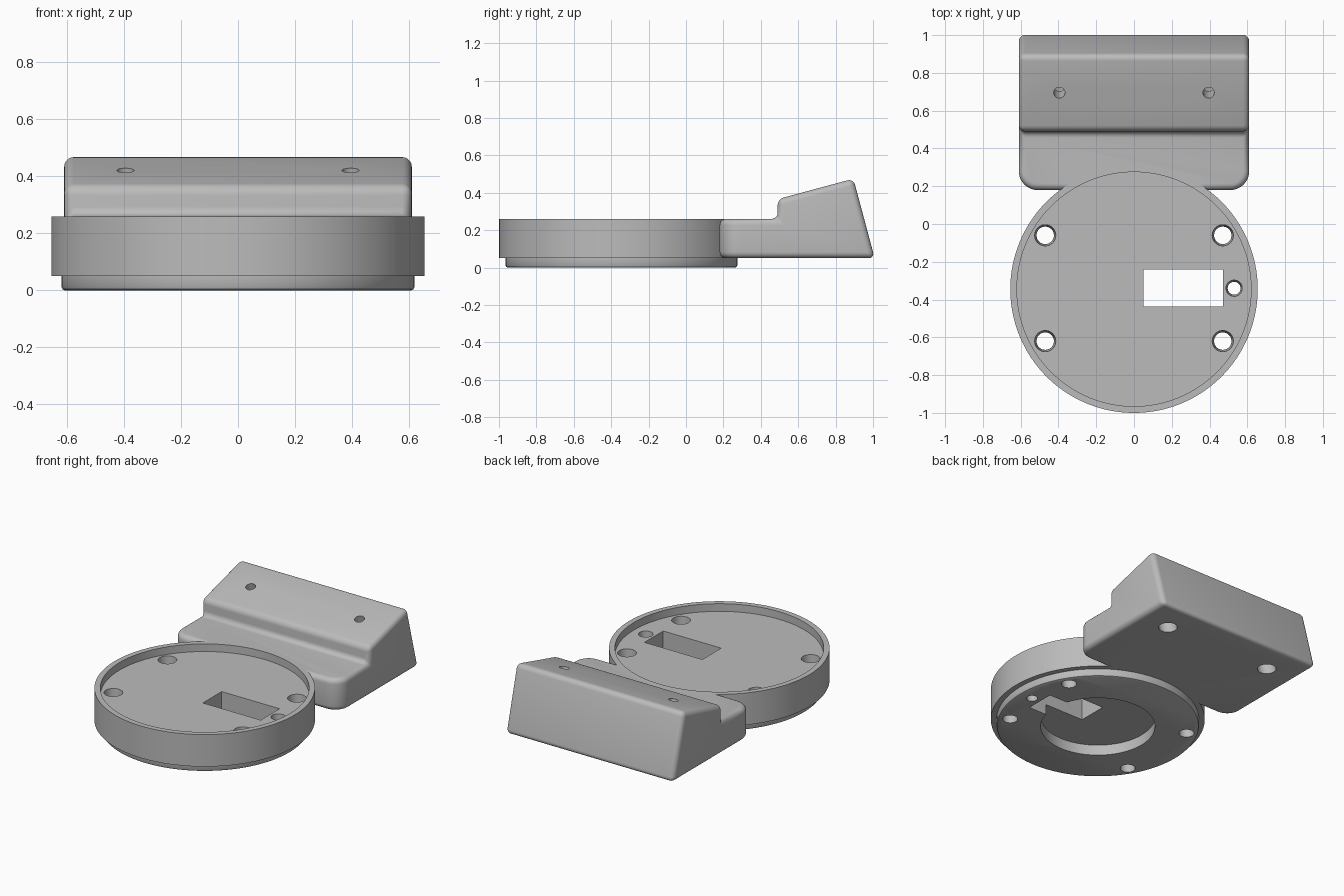
import bpy, bmesh, math
from mathutils import Matrix

if "Cube" in bpy.data.objects:
    bpy.data.objects.remove(bpy.data.objects["Cube"], do_unlink=True)

mat = bpy.data.materials.new("plain_grey")
mat.use_nodes = True
grey = (0.5, 0.5, 0.5, 1)
mat.diffuse_color = grey
mat.node_tree.nodes["Principled BSDF"].inputs["Base Color"].default_value = grey

DISC_Y = -0.345


def finish(name, bm, matrix=Matrix()):
    bmesh.ops.recalc_face_normals(bm, faces=bm.faces)
    mesh = bpy.data.meshes.new(name)
    bm.to_mesh(mesh)
    bm.free()
    mesh.transform(matrix)
    mesh.materials.append(mat)
    ob = bpy.data.objects.new(name, mesh)
    bpy.context.collection.objects.link(ob)
    return ob


def turned(name, profile, x=0, y=DISC_Y, z=0, tilt=0, sides=48):
    """Solid of revolution from (radius, height) pairs, capped at both ends."""
    bm = bmesh.new()
    rings = []
    for r, h in profile:
        rings.append([bm.verts.new((r * math.cos(a), r * math.sin(a), h))
                      for a in (2 * math.pi * i / sides for i in range(sides))])
    for low, high in zip(rings, rings[1:]):
        for i in range(sides):
            j = (i + 1) % sides
            bm.faces.new((low[i], low[j], high[j], high[i]))
    bm.faces.new(rings[0][::-1])
    bm.faces.new(rings[-1])
    return finish(name, bm, Matrix.Translation((x, y, z)) @ Matrix.Rotation(tilt, 4, 'X'))


def combine(target, other, operation):
    mod = target.modifiers.new(other.name, 'BOOLEAN')
    mod.operation, mod.solver, mod.object = operation, 'EXACT', other
    with bpy.context.temp_override(object=target, active_object=target):
        bpy.ops.object.modifier_apply(modifier=mod.name)
    bpy.data.objects.remove(other, do_unlink=True)


# Round base with a narrower locating lip underneath
body = turned("mounting_base", [(0.608, 0), (0.616, 0.004), (0.62, 0.012), (0.62, 0.05),
                                (0.655, 0.05), (0.655, 0.26)], sides=128)

# Wedge block: extruded side profile with rounded edges
bm = bmesh.new()
side = [(0.18, 0.05), (1.009, 0.05), (0.895, 0.475), (0.49, 0.366), (0.49, 0.26), (0.18, 0.26)]
face = bm.faces.new([bm.verts.new((-0.61, y, z)) for y, z in side])
extruded = bmesh.ops.extrude_face_region(bm, geom=[face])
bmesh.ops.translate(bm, vec=(1.22, 0, 0),
                    verts=[v for v in extruded["geom"] if isinstance(v, bmesh.types.BMVert)])
bmesh.ops.recalc_face_normals(bm, faces=bm.faces)
front = [e for e in bm.edges if all(v.co.y < 0.2 for v in e.verts)
         and abs(e.verts[0].co.z - e.verts[1].co.z) > 0.1]
bmesh.ops.bevel(bm, geom=front, offset=0.1, segments=10, profile=0.5, affect='EDGES')
bm.normal_update()
sharp = [e for e in bm.edges if e.calc_face_angle(0) > math.radians(30)]
bmesh.ops.bevel(bm, geom=sharp, offset=0.033, segments=5, profile=0.5, affect='EDGES')
combine(body, finish("wedge_block", bm), 'UNION')

# Shallow recesses in the top and the underside
combine(body, turned("top_recess", [(0.62, 0.21), (0.62, 0.4)], sides=128), 'DIFFERENCE')
combine(body, turned("bottom_recess", [(0.35, -0.1), (0.35, 0.07)], sides=96), 'DIFFERENCE')

# Rectangular cable slot
bm = bmesh.new()
bmesh.ops.create_cube(bm, size=1)
slot = Matrix.Translation((0.26, -0.338, 0.1)) @ Matrix.Diagonal((0.42, 0.195, 0.6, 1))
combine(body, finish("cable_slot", bm, slot), 'DIFFERENCE')

# Tapered screw holes through the base
for x in (-0.47, 0.47):
    for y in (-0.06, -0.62):
        combine(body, turned("screw_hole", [(0.046, -0.1), (0.046, 0.03), (0.056, 0.21),
                                            (0.056, 0.3)], x, y), 'DIFFERENCE')
combine(body, turned("small_hole", [(0.034, -0.1), (0.034, 0.03), (0.043, 0.21),
                                    (0.043, 0.3)], 0.53, -0.34), 'DIFFERENCE')

# Stepped holes square to the sloping top of the wedge
for x in (-0.395, 0.395):
    combine(body, turned("wedge_hole", [(0.056, -0.6), (0.056, -0.14), (0.03, -0.14),
                                        (0.03, 0.1)], x, 0.695, 0.421, math.radians(15)),
            'DIFFERENCE')

bpy.ops.object.select_all(action='DESELECT')
body.select_set(True)
bpy.context.view_layer.objects.active = body
bpy.ops.object.shade_smooth_by_angle(angle=math.radians(30))
